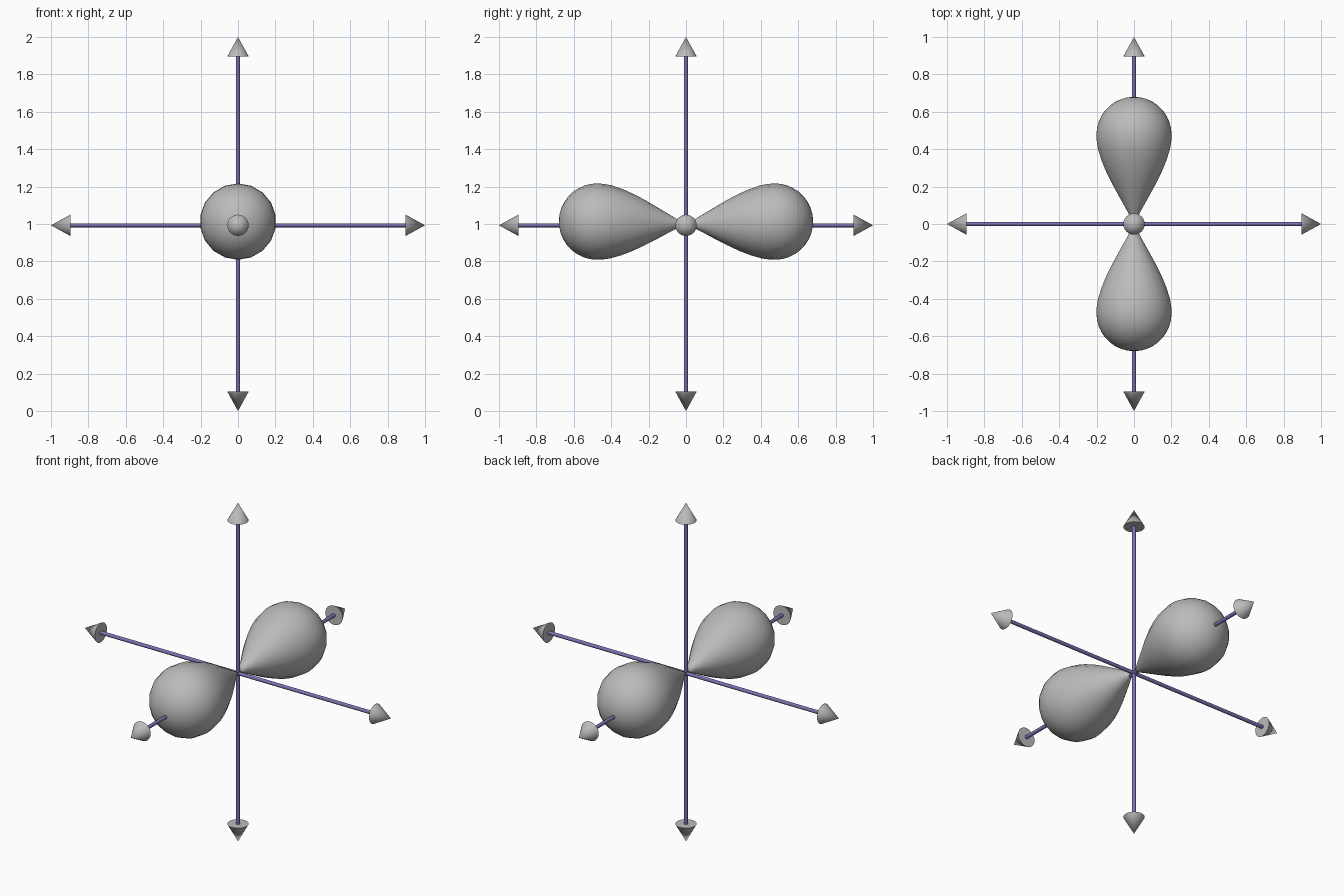
import bpy, bmesh, math
from mathutils import Vector, Matrix

if "Cube" in bpy.data.objects:
    bpy.data.objects.remove(bpy.data.objects["Cube"])


def material(name, rgb):
    m = bpy.data.materials.new(name)
    m.diffuse_color = (*rgb, 1.0)
    m.use_nodes = True
    m.node_tree.nodes["Principled BSDF"].inputs["Base Color"].default_value = m.diffuse_color
    return m


GREY = material("light grey", (0.5, 0.5, 0.5))
PURPLE = material("muted purple", (0.21, 0.16, 0.43))


def lathe(name, profile, origin, direction, mat, sides, angle=40):
    """Revolve (distance, radius) points about an axis from origin along direction."""
    bm = bmesh.new()
    rings = []
    for t, r in profile:
        if r == 0:
            rings.append([bm.verts.new((0, 0, t))])
        else:
            rings.append([bm.verts.new((r * math.cos(2 * math.pi * i / sides),
                                        r * math.sin(2 * math.pi * i / sides), t))
                          for i in range(sides)])
    for a, b in zip(rings, rings[1:]):
        for i in range(sides):
            j = (i + 1) % sides
            quad = [a[i % len(a)], a[j % len(a)], b[j % len(b)], b[i % len(b)]]
            bm.faces.new(list(dict.fromkeys(quad)))
    bmesh.ops.recalc_face_normals(bm, faces=bm.faces)
    # local x is turned to world z where possible, so a vertex sits on top
    w = Vector(direction).normalized()
    up = Vector((0, 0, 1)) if abs(w.z) < 0.9 else Vector((1, 0, 0))
    u = (up - w * up.dot(w)).normalized()
    rot = Matrix((u, w.cross(u), w)).transposed().to_4x4()
    bm.transform(Matrix.Translation(origin) @ rot)
    mesh = bpy.data.meshes.new(name)
    bm.to_mesh(mesh)
    bm.free()
    mesh.materials.append(mat)
    ob = bpy.data.objects.new(name, mesh)
    bpy.context.collection.objects.link(ob)
    bpy.ops.object.select_all(action='DESELECT')
    ob.select_set(True)
    bpy.context.view_layer.objects.active = ob
    bpy.ops.object.shade_smooth_by_angle(angle=math.radians(angle))
    return ob


# Axis rods and arrow heads, one pair per direction
TIP, HEAD, HEAD_R, ROD_R = 1.0, 0.104, 0.057, 0.0105
for axis, d in (("x", (1, 0, 0)), ("y", (0, 1, 0)), ("z", (0, 0, 1))):
    d = Vector(d)
    centre = Vector((0, 0, 1.0 if axis == "z" else 0.993))
    reach = TIP - HEAD + 0.01
    lathe(axis + "_rod", [(0, 0), (0, ROD_R), (2 * reach, ROD_R), (2 * reach, 0)],
          centre - d * reach, d, PURPLE, 16)
    for side, s in (("positive", 1), ("negative", -1)):
        lathe(f"{axis}_arrow_{side}", [(0, 0), (0, HEAD_R), (HEAD, 0)],
              centre + d * s * (TIP - HEAD), d * s, GREY, 24)

# Teardrop lobes: flared neck, then a rounded end
R, C = 0.204, 0.476
drop = [(0, 0), (0.05, 0.026), (0.1, 0.054), (0.16, 0.088), (0.22, 0.121),
        (0.28, 0.151), (0.34, 0.176), (0.4, 0.195), (0.44, 0.202)]
drop += [(C + R * math.sin(a), R * math.cos(a))
         for a in (math.radians(10 * k) for k in range(9))]
drop.append((C + R, 0))
for name, s in (("lobe_front", -1), ("lobe_back", 1)):
    lathe(name, drop, Vector((0, 0, 1.0)), (0, s, 0.027), GREY, 18, 60)
